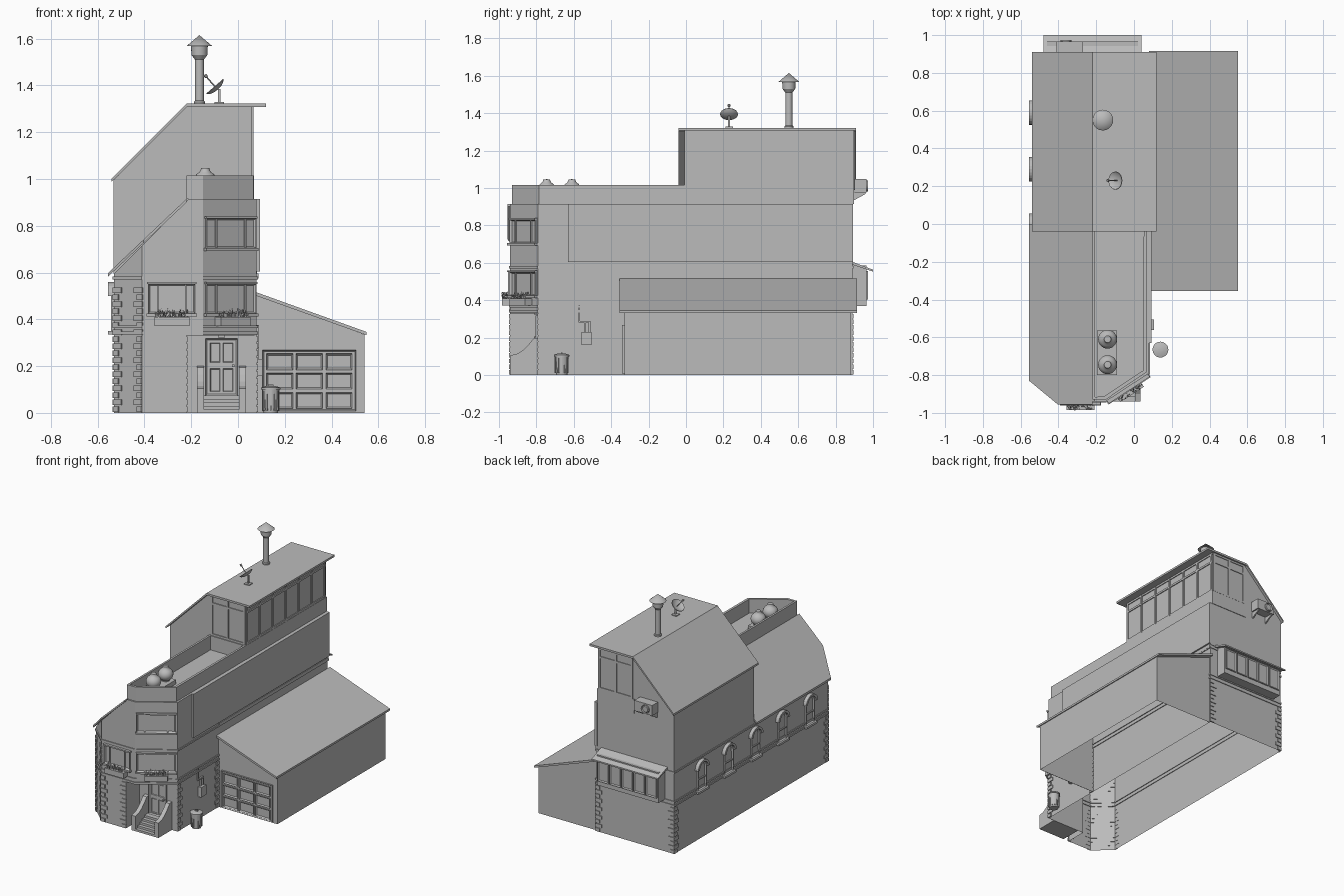
import bpy, bmesh, random
from math import sin, cos, pi, atan2
from mathutils import Vector, Matrix

random.seed(4)
cube = bpy.data.objects.get("Cube")
if cube:
    bpy.data.objects.remove(cube)

GREY = (0.5, 0.5, 0.5, 1)
grey = bpy.data.materials.new("plain_grey")
grey.use_nodes = True
grey.diffuse_color = GREY
grey.node_tree.nodes["Principled BSDF"].inputs["Base Color"].default_value = GREY
WORLD = Matrix.Identity(4)
FRONT, BACK, LEFT, RIGHT = -pi / 2, pi / 2, 0, pi


def finish(name, bm):
    mesh = bpy.data.meshes.new(name)
    bm.to_mesh(mesh)
    bm.free()
    mesh.materials.append(grey)
    ob = bpy.data.objects.new(name, mesh)
    bpy.context.collection.objects.link(ob)
    return ob


def wall(x, y, z, angle):
    """Wall frame: local x along the wall, y up, z outward."""
    out, up = Vector((cos(angle), sin(angle), 0)), Vector((0, 0, 1))
    m = Matrix((up.cross(out), up, out)).transposed().to_4x4()
    return Matrix.Translation((x, y, z)) @ m


def between(a, b, z=0):
    """Wall frame centred on the footprint edge a-b, and its length."""
    d = Vector(b) - Vector(a)
    mid = (Vector(a) + Vector(b)) / 2
    return wall(mid.x, mid.y, z, atan2(-d.x, d.y)), d.length


def prism(name, pts, depth, m=WORLD, bottom=True, top=True, cut=None, drop=None, border=0, recess=0):
    bm = bmesh.new()
    lo = [bm.verts.new(m @ Vector((x, y, 0))) for x, y in pts]
    hi = [bm.verts.new(m @ Vector((x, y, depth))) for x, y in pts]
    for i in range(len(pts)):
        j = (i + 1) % len(pts)
        bm.faces.new((lo[i], lo[j], hi[j], hi[i]))
    if bottom:
        bm.faces.new(lo[::-1])
    if top:
        cap = bm.faces.new(hi)
    bm.normal_update()
    if border:
        bmesh.ops.inset_region(bm, faces=[cap], thickness=border, depth=-recess)
    if cut:
        geom = bm.verts[:] + bm.edges[:] + bm.faces[:]
        res = bmesh.ops.bisect_plane(bm, geom=geom, plane_co=cut[0], plane_no=cut[1], clear_outer=True)
        edges = [e for e in res["geom_cut"] if isinstance(e, bmesh.types.BMEdge)]
        bmesh.ops.edgeloop_fill(bm, edges=edges)
    if drop:
        bmesh.ops.delete(bm, geom=[f for f in bm.faces if drop(f)], context="FACES")
    return finish(name, bm)


def boxes(name, items, m=WORLD):
    """One object from boxes (x0, x1, y0, y1, z0, z1), or (matrix, box) pairs."""
    bm = bmesh.new()
    for it in items:
        fm, b = it if len(it) == 2 else (m, it)
        size = Matrix.Diagonal((b[1] - b[0], b[3] - b[2], b[5] - b[4], 1))
        mid = Matrix.Translation(((b[0] + b[1]) / 2, (b[2] + b[3]) / 2, (b[4] + b[5]) / 2))
        bmesh.ops.create_cube(bm, size=1, matrix=fm @ mid @ size)
    return finish(name, bm)


def lathe(name, profile, m, n=20):
    bm = bmesh.new()
    rings = [[bm.verts.new(m @ Vector((r * cos(2 * pi * i / n), r * sin(2 * pi * i / n), z)))
              for i in range(n)] for r, z in profile]
    for a, b in zip(rings, rings[1:]):
        for i in range(n):
            j = (i + 1) % n
            bm.faces.new((a[i], a[j], b[j], b[i]))
    bmesh.ops.remove_doubles(bm, verts=bm.verts[:], dist=0.0001)
    ob = finish(name, bm)
    bpy.ops.object.select_all(action="DESELECT")
    ob.select_set(True)
    bpy.context.view_layer.objects.active = ob
    bpy.ops.object.shade_smooth_by_angle()


def at(x, y, z=0):
    return Matrix.Translation((x, y, z))


def rect(x0, x1, y0, y1):
    return [(x0, y0), (x1, y0), (x1, y1), (x0, y1)]


def ring_wall(name, pts, z0, z1, thick):
    ob = prism(name, pts, z1 - z0, at(0, 0, z0), False, False)
    mod = ob.modifiers.new("thickness", "SOLIDIFY")
    mod.thickness, mod.offset = thick, -1


def panels(name, m, x0, x1, y0, y1, cols, rows, gap=0.012, out=0.01):
    w, h = (x1 - x0) / cols, (y1 - y0) / rows
    for c in range(cols):
        for r in range(rows):
            pts = rect(x0 + c * w + gap / 2, x0 + (c + 1) * w - gap / 2,
                       y0 + r * h + gap / 2, y0 + (r + 1) * h - gap / 2)
            prism(f"{name}_{c}_{r}", pts, out, m, border=min(w, h) * 0.12, recess=out * 0.7)


# Main body: recessed ground floor, overhanging upper floor with sloping cut, tall rear
back_l, back_r = (-0.53, 0.89), (0.08, 0.89)
side_l, front_l, front_r, side_r = (-0.53, -0.83), (-0.41, -0.94), (-0.15, -0.94), (0.08, -0.79)
porch_a, porch_b = (-0.22, -0.94), (-0.22, -0.79)
ground = [side_l, front_l, porch_a, porch_b, side_r, back_r, back_l]
upper = [side_l, front_l, front_r, side_r, back_r, back_l]
prism("ground_floor_walls", ground, 0.335, bottom=False, top=False)
prism("upper_floor_walls", upper, 0.58, at(0, 0, 0.335), bottom=False,
      cut=((-0.22, 0, 0.905), (-1, 0, 1)))
prism("porch_soffit", [porch_a, front_r, side_r, porch_b], 0.01, at(0, 0, 0.33))
gable = [(-0.532, 0.595), (0.082, 0.595), (0.082, 0.915), (0.06, 0.915), (0.06, 1.31), (-0.22, 1.31), (-0.532, 0.995)]
prism("rear_upper_walls", gable, 0.895, wall(0, 0.893, 0, FRONT))
boxes("rear_sill_base", [(-0.22, 0.068, -0.006, 0.897, 0.915, 1.015)])
boxes("side_cladding", [(0.07, 0.093, -0.63, 0.894, 0.605, 0.915), (0.07, 0.087, -0.33, 0.89, 0.575, 0.595)])

# String courses
for z in (0.335, 0.362, 0.57):
    pts = [((x + 0.225) * 1.018 - 0.225, y * 1.006) for x, y in upper]
    ring_wall("string_course", pts, z, z + 0.012, 0.012)

# Roofs
slope = [(-0.22, 0.915), (-0.555, 0.598), (-0.555, 0.583), (-0.22, 0.9)]
prism("front_sloping_roof", slope, 0.955, wall(0, 0, 0, FRONT), cut=((-0.555, -0.83, 0), (-0.12, -0.145, 0)))
slope = [(-0.22, 1.322), (-0.54, 1.002), (-0.54, 0.988), (-0.22, 1.306)]
prism("rear_sloping_roof", slope, 0.95, wall(0, 0.91, 0, FRONT))
boxes("rear_flat_roof", [(-0.22, 0.12, -0.04, 0.91, 1.308, 1.322)])

# Terrace parapet, vents and their plinth
ring_wall("terrace_parapet", [(-0.22, -0.93), (-0.15, -0.93), (0.066, -0.785), (0.066, 0), (-0.22, 0)], 0.915, 1.015, 0.02)
boxes("vent_plinth", [(-0.195, -0.09, -0.8, -0.565, 0.91, 0.945)])
for y in (-0.61, -0.745):
    dome = [(0.025, 0.94)] + [(0.05 * cos(a), 0.99 + 0.045 * sin(a)) for a in [i * pi / 12 for i in range(-4, 5)]]
    lathe("round_vent", dome + [(0.02, 1.037), (0.018, 1.046), (0, 1.047)], at(-0.14, y))

# Glazed rear storey
bars = []
for i in range(7):
    y = 0.008 + i * 0.145
    bars.append((0.058, 0.067, y - 0.007, y + 0.007, 1.015, 1.31))
bars += [(0.058, 0.066, 0, 0.89, z, z + 0.014) for z in (1.015, 1.235, 1.295)]
for y in (-0.008, 0.887):
    bars += [(x, x + 0.014, y, y + 0.012, 1.015, 1.31) for x in (-0.21, -0.085, 0.046)]
    bars += [(-0.21, 0.06, y, y + 0.011, z, z + 0.014) for z in (1.015, 1.235, 1.295)]
boxes("glazing_bars", bars)

# Bay windows: side panes, frame, sill and lintel
def bay_window(m, w, y0, y1):
    prism("window_frame", rect(-w / 2, w / 2, y0, y1), 0.012, m, border=0.009, recess=0.01)
    boxes("window_trim", [(-w / 2 - 0.008, w / 2 + 0.008, y0 - 0.012, y0, 0, 0.022),
                          (-w / 2 - 0.005, w / 2 + 0.005, y1, y1 + 0.01, 0, 0.018),
                          (-w * 0.31, -w * 0.28, y0, y1, 0, 0.01),
                          (w * 0.28, w * 0.31, y0, y1, 0, 0.01)], m)


def planter(m):
    prism("planter_box", rect(-0.075, 0.075, 0.372, 0.41), 0.045, m)
    bm = bmesh.new()
    for i in range(70):
        base = Vector((random.uniform(-0.07, 0.07), 0.405, random.uniform(0.005, 0.04)))
        tip = base + Vector((random.uniform(-0.015, 0.015), random.uniform(0.02, 0.045), random.uniform(-0.01, 0.012)))
        side = Vector((random.uniform(-1, 1), 0, random.uniform(-1, 1))).normalized() * 0.005
        bm.faces.new([bm.verts.new(m @ p) for p in (base - side, base + side, tip)])
    finish("planter_leaves", bm)


bay, bay_w = between(front_r, side_r)
bay_window(bay, 0.25, 0.705, 0.83)
bay_window(bay, 0.25, 0.425, 0.55)
bay_window(wall(-0.283, -0.94, 0, FRONT), 0.2, 0.425, 0.55)
planter(bay)
planter(wall(-0.283, -0.94, 0, FRONT))

# Arched windows along the side
half = [i * pi / 12 for i in range(13)]
for y in (-0.62, -0.31, -0.01, 0.29, 0.59):
    m = wall(-0.53, y, 0, RIGHT)
    arch = [(-0.045, 0.35), (0.045, 0.35)] + [(0.045 * cos(a), 0.5 + 0.045 * sin(a)) for a in half]
    prism("arched_window", arch, 0.012, m, border=0.01, recess=0.009)
    hood = [(0.065 * cos(a), 0.5 + 0.06 * sin(a)) for a in half]
    hood += [(0.046 * cos(a), 0.5 + 0.046 * sin(a)) for a in half[::-1]]
    prism("arch_hood", hood, 0.025, m)
    boxes("arched_window_trim", [(-0.06, 0.06, 0.335, 0.35, 0, 0.025), (-0.045, 0.045, 0.425, 0.433, 0, 0.011)], m)

# Corner quoins
stones = []
for a, b, rows in ((back_l, side_l, 11), (side_l, front_l, 18), (front_l, porch_a, 11),
                   (side_r, (0.08, -0.33), 11), (back_r, back_l, 11)):
    m, length = between(a, b)
    for k in range(rows):
        w, z = (0.045 if k % 2 else 0.028), k * 0.03
        for s in (-1, 1):
            ends = sorted((s * (length / 2 + 0.004), s * (length / 2 - w)))
            stones.append((m, (*ends, z + 0.003, z + 0.027, -0.002, 0.006)))
boxes("corner_quoins", stones)

# Entrance: door, steps and curved side walls
door = wall(-0.07, -0.79, 0, FRONT)
prism("front_door", rect(-0.068, 0.068, 0.075, 0.318), 0.014, door, border=0.009, recess=0.008)
panels("door_panel_low", door, -0.055, 0.055, 0.085, 0.195, 2, 1)
panels("door_panel_high", door, -0.055, 0.055, 0.21, 0.305, 2, 1)
boxes("door_knob", [(0.045, 0.055, 0.197, 0.207, 0, 0.022), (-0.015, 0.015, 0.322, 0.33, 0, 0.02)], door)
boxes("entry_steps", [(-0.145, 0.005, -0.94 + i * 0.025, -0.79, i * 0.015, i * 0.015 + 0.015) for i in range(5)])
curb = [(-0.94, 0), (-0.79, 0), (-0.79, 0.2), (-0.815, 0.195), (-0.84, 0.165), (-0.87, 0.135), (-0.9, 0.115), (-0.94, 0.105)]
for x in (-0.175, 0.005):
    prism("step_side_wall", curb, 0.03, wall(x, 0, 0, LEFT))

# Garage
prism("garage_walls", [(0.08, 0), (0.54, 0), (0.54, 0.335), (0.08, 0.505)], 1.21, wall(0, 0.88, 0, FRONT),
      drop=lambda f: f.normal.z < -0.9 or f.normal.x < -0.9)
prism("garage_roof", [(0.08, 0.5), (0.55, 0.332), (0.55, 0.346), (0.08, 0.515)], 1.27, wall(0, 0.915, 0, FRONT))
gate = wall(0.305, -0.33, 0, FRONT)
prism("garage_door_frame", rect(-0.2, 0.2, 0.008, 0.268), 0.012, gate, border=0.008, recess=0.008)
panels("garage_door_panel", gate, -0.19, 0.19, 0.012, 0.26, 3, 3, 0.014, 0.012)

# Rear window box with awning
boxes("rear_window_box", [(-0.46, 0.02, 0.88, 0.965, 0.37, 0.585)])
panels("rear_window_pane", wall(-0.22, 0.965, 0, BACK), -0.235, 0.235, 0.4, 0.56, 5, 1, 0.008, 0.008)
prism("rear_awning", [(0.89, 0.59), (1.0, 0.553), (1.0, 0.563), (0.89, 0.605)], 0.52, wall(-0.48, 0, 0, LEFT))

# Air conditioner on brackets
boxes("air_conditioner", [(-0.41, -0.27, 0.9, 0.965, 0.975, 1.048)])
lathe("air_conditioner_fan", [(0, 0.006), (0.02, 0.006), (0.026, 0), (0.03, 0.008), (0.03, -0.002)], wall(-0.36, 0.965, 1.01, BACK))
for x in (-0.4, -0.29):
    prism("bracket", [(0.89, 0.93), (0.96, 0.968), (0.96, 0.975), (0.89, 0.975)], 0.01, wall(x, 0, 0, LEFT))

# Chimney
lathe("chimney_pipe", [(0.024, 1.3), (0.024, 1.33), (0.019, 1.335), (0.019, 1.51), (0.034, 1.53),
                       (0.036, 1.57), (0.055, 1.568), (0.0, 1.615)], at(-0.165, 0.55))

# Satellite dish
tilt = Vector((-0.65, 0, 0.75)).to_track_quat("Z", "Y").to_matrix().to_4x4()
dish = at(-0.09, 0.23, 1.385) @ tilt
lathe("dish_bowl", [(0, 0), (0.022, 0.003), (0.038, 0.009), (0.047, 0.015), (0.048, 0.012), (0.038, 0.004), (0.02, -0.003), (0, -0.004)], dish)
lathe("dish_feed", [(0, -0.002), (0.003, 0), (0.003, 0.065), (0.007, 0.067), (0.007, 0.08), (0, 0.08)], dish, 8)
boxes("dish_stand", [(-0.085, -0.075, 0.225, 0.235, 1.32, 1.385), (-0.1, -0.06, 0.21, 0.25, 1.32, 1.328)])

# Rubbish bin with ribs
bin_at = at(0.14, -0.665)
lathe("rubbish_bin", [(0, 0), (0.03, 0), (0.037, 0.1), (0.042, 0.1), (0.042, 0.108), (0.02, 0.115), (0, 0.115)], bin_at)
boxes("bin_ribs", [(bin_at @ Matrix.Rotation(i * pi / 6, 4, "Z"), (0.028, 0.038, -0.003, 0.003, 0.01, 0.098)) for i in range(12)])
boxes("bin_handle", [(-0.012, 0.012, -0.004, 0.004, 0.113, 0.121)], bin_at)

# Utility meter and conduit
boxes("utility_meter", [(0.08, 0.105, -0.56, -0.505, 0.16, 0.23), (0.08, 0.09, -0.545, -0.535, 0.23, 0.285),
                        (0.08, 0.09, -0.52, -0.51, 0.23, 0.285), (0.08, 0.09, -0.575, -0.51, 0.28, 0.29),
                        (0.08, 0.09, -0.575, -0.567, 0.28, 0.375)])
